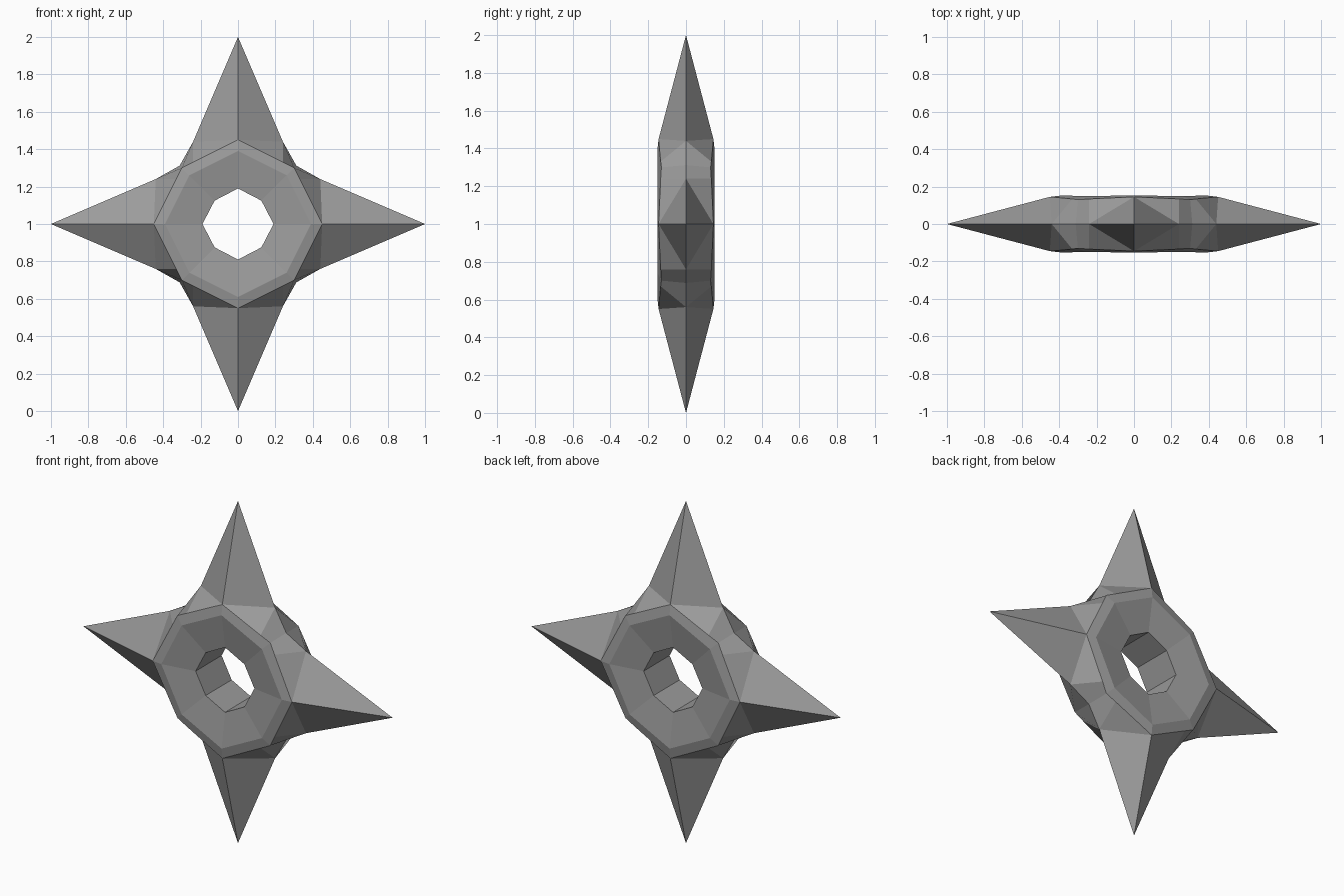
import bpy
import bmesh

if "Cube" in bpy.data.objects:
    bpy.data.objects.remove(bpy.data.objects["Cube"], do_unlink=True)

steel = bpy.data.materials.new("grey steel")
steel.use_nodes = True
colour = (0.33, 0.33, 0.33, 1)
steel.diffuse_color = colour
steel.node_tree.nodes["Principled BSDF"].inputs["Base Color"].default_value = colour

# Points of one sixteenth: (along the spike, sideways, half thickness)
tip = (1.0, 0, 0)
ridge = (0.45, 0, 0.145)
shoulder = (0.33, 0.24, 0.134)
side = (0.44, 0.24, 0)
notch_front = (0.30, 0.30, 0.13)
notch_mid = (0.312, 0.312, 0)
rim = (0.39, 0, 0.152)
rim_corner = (0.26, 0.26, 0.15)
hole = (0.19, 0, 0.12)
hole_corner = (0.125, 0.125, 0.12)
hole_mid = (0.19, 0, 0)
hole_corner_mid = (0.125, 0.125, 0)

faces = [
    (tip, ridge, side),                               # spike
    (ridge, shoulder, side),                          # spike root
    (side, shoulder, notch_front, notch_mid),         # notch between spikes
    (ridge, rim, rim_corner, notch_front, shoulder),  # raised rim
    (rim, hole, hole_corner, rim_corner),             # dished face
    (hole, hole_mid, hole_corner_mid, hole_corner),   # hole wall
]

# Repeat over four spikes, both sides of each, front and back
bm = bmesh.new()
for cos, sin in ((1, 0), (0, 1), (-1, 0), (0, -1)):
    for flip in (1, -1):
        for front in (1, -1):
            for face in faces:
                verts = [bm.verts.new((cos * a - sin * b * flip, front * y,
                                       sin * a + cos * b * flip + 1))
                         for a, b, y in face]
                bm.faces.new(verts)
bmesh.ops.remove_doubles(bm, verts=bm.verts, dist=0.0005)
bmesh.ops.recalc_face_normals(bm, faces=bm.faces)

mesh = bpy.data.meshes.new("throwing_star")
bm.to_mesh(mesh)
bm.free()
mesh.materials.append(steel)
star = bpy.data.objects.new("throwing_star", mesh)
bpy.context.collection.objects.link(star)
